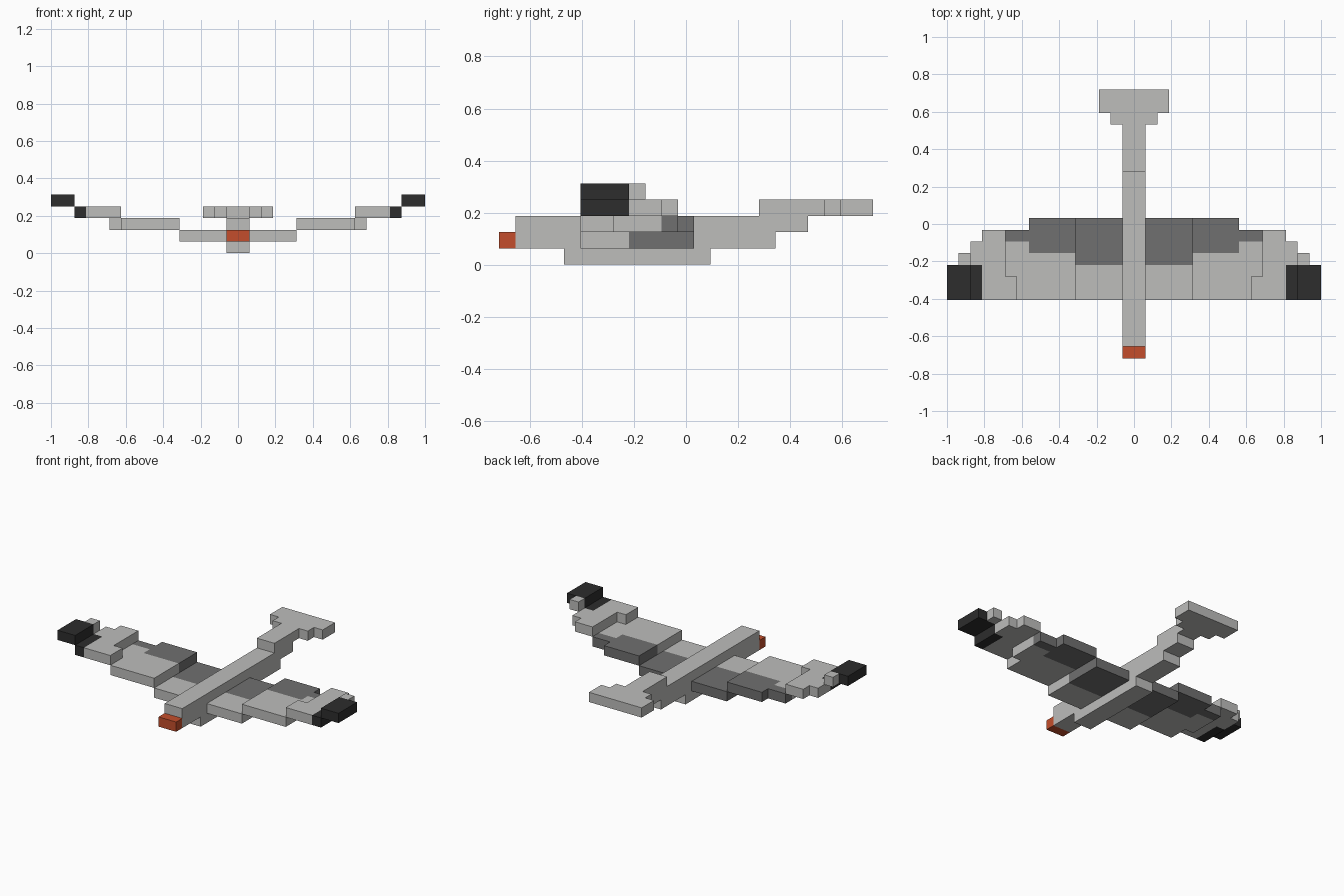
import bpy
import bmesh
from mathutils import Vector

if "Cube" in bpy.data.objects:
    bpy.data.objects.remove(bpy.data.objects["Cube"], do_unlink=True)

U = 1 / 16       # size of one block
NOSE = -11.5     # front end, in blocks


def material(name, colour):
    m = bpy.data.materials.new(name)
    m.use_nodes = True
    m.diffuse_color = (*colour, 1)
    m.node_tree.nodes["Principled BSDF"].inputs["Base Color"].default_value = (*colour, 1)
    return m


LIGHT = material("light grey", (0.51, 0.51, 0.50))
DARK = material("dark grey", (0.16, 0.16, 0.16))
BLACK = material("black", (0.026, 0.026, 0.026))
ORANGE = material("orange", (0.55, 0.076, 0.025))


def prism(name, mat, points, depth, mirror=False):
    """Extrude an outline, given in blocks from the nose, along depth."""
    bm = bmesh.new()
    face = bm.faces.new([bm.verts.new(Vector((x, y + NOSE, z)) * U) for x, y, z in points])
    ext = bmesh.ops.extrude_face_region(bm, geom=[face])
    verts = [g for g in ext["geom"] if isinstance(g, bmesh.types.BMVert)]
    bmesh.ops.translate(bm, verts=verts, vec=Vector(depth) * U)
    bmesh.ops.recalc_face_normals(bm, faces=bm.faces)
    mesh = bpy.data.meshes.new(name)
    bm.to_mesh(mesh)
    bm.free()
    mesh.materials.append(mat)
    ob = bpy.data.objects.new(name, mesh)
    bpy.context.collection.objects.link(ob)
    if mirror:
        ob.modifiers.new("Mirror", "MIRROR").use_mirror_merge = False
    return ob


def plate(name, mat, level, outline, mirror=True):
    """One block thick plate with an outline in x and y."""
    return prism(name, mat, [(x, y, level) for x, y in outline], (0, 0, 1), mirror)


def rect(x0, x1, y0, y1):
    return [(x0, y0), (x1, y0), (x1, y1), (x0, y1)]


# Body: stepped side profile, two blocks wide
side = [(4, 0), (13, 0), (13, 1), (17, 1), (17, 2), (19, 2), (19, 3), (20, 3),
        (20, 4), (16, 4), (16, 3), (1, 3), (1, 1), (4, 1)]
prism("body", LIGHT, [(-1, y, z) for y, z in side], (2, 0, 0))

# Beak and tail fan
plate("beak", ORANGE, 1, rect(-1, 1, 0, 1), mirror=False)
plate("tail_fan", LIGHT, 3, [(-2, 20), (2, 20), (2, 21), (3, 21), (3, 23),
                             (-3, 23), (-3, 21), (-2, 21)], mirror=False)

# Inner wings
plate("inner_wings", LIGHT, 1, rect(1, 5, 5, 8))
plate("inner_wing_feathers", DARK, 1, rect(1, 5, 8, 12))

# Middle wings
plate("middle_wings", LIGHT, 2, [(5, 5), (10, 5), (10, 7), (11, 7), (11, 10),
                                 (9, 10), (9, 9), (5, 9)])
plate("middle_wing_feathers", DARK, 2, [(5, 9), (9, 9), (9, 10), (11, 10), (11, 11),
                                        (9, 11), (9, 12), (5, 12)])

# Outer wings
plate("outer_wings", LIGHT, 3, [(10, 5), (13, 5), (13, 8), (14, 8), (14, 10),
                                (13, 10), (13, 11), (11, 11), (11, 7), (10, 7)])
plate("outer_wing_bands", BLACK, 3, rect(13, 14, 5, 8))

# Wing tips
plate("wing_tips", BLACK, 4, rect(14, 16, 5, 8))
plate("wing_tip_feathers", LIGHT, 4, rect(14, 15, 8, 9))
